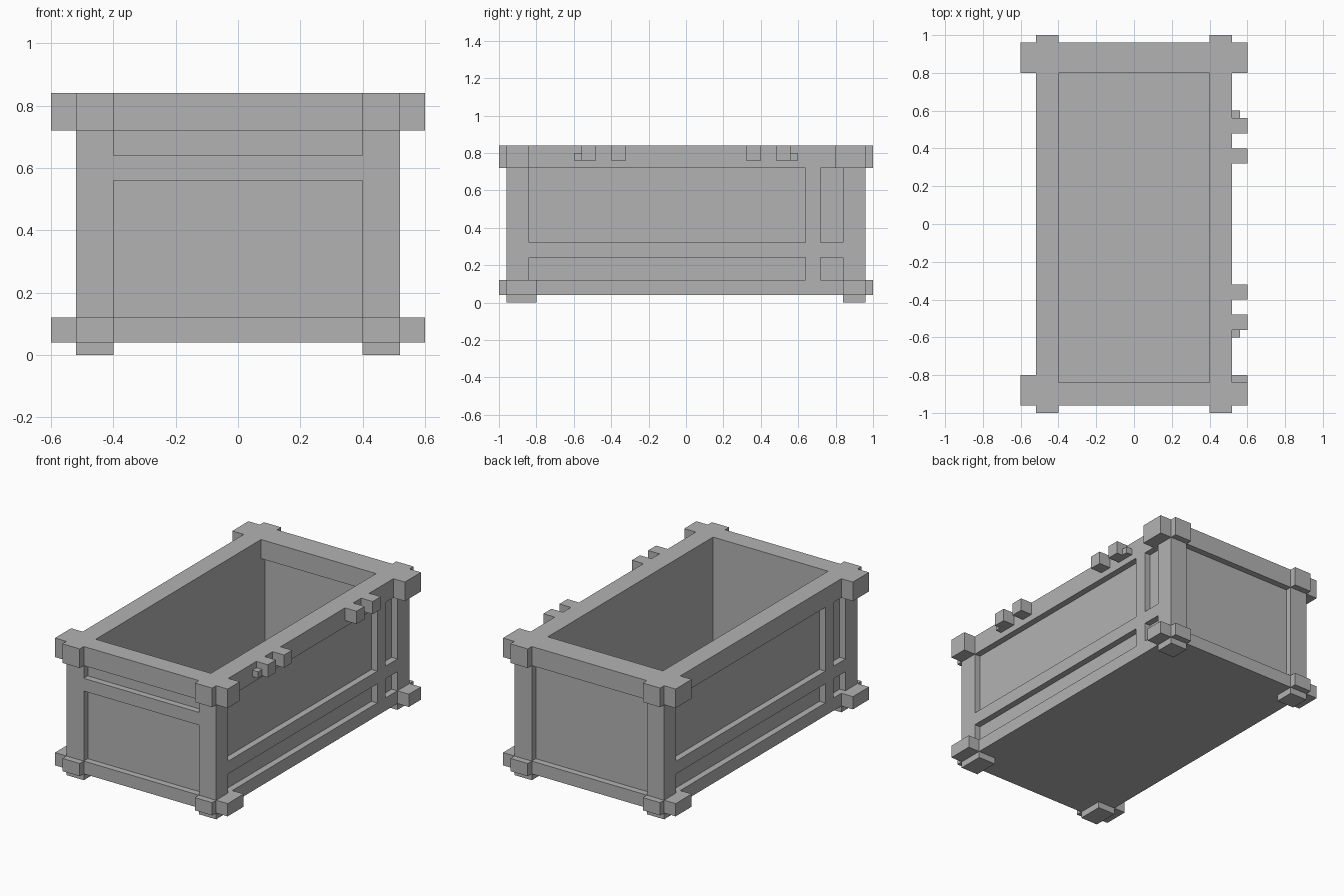
import bpy

cube = bpy.data.objects.get("Cube")
if cube:
    bpy.data.objects.remove(cube, do_unlink=True)

grey = bpy.data.materials.new("plain grey")
grey.use_nodes = True
grey.diffuse_color = (0.45, 0.45, 0.45, 1)
grey.node_tree.nodes["Principled BSDF"].inputs["Base Color"].default_value = grey.diffuse_color


def box(name, x, y, z):
    """Box from its (low, high) extent on each axis."""
    spans = [sorted(s) for s in (x, y, z)]
    bpy.ops.mesh.primitive_cube_add(size=1)
    ob = bpy.context.object
    ob.name = name
    for v in ob.data.vertices:
        v.co = [hi if c > 0 else lo for c, (lo, hi) in zip(v.co, spans)]
    ob.data.materials.append(grey)
    return ob


X, Y = 0.52, 0.96            # outer faces of the frame
XI, YI = 0.40, 0.84          # inner faces of the walls
FLOOR, LOW, HIGH, TOP = 0.04, 0.12, 0.72, 0.84
DEPTH = 0.04                 # panel recess

box("floor", (-XI, XI), (-YI, YI), (FLOOR, LOW))

# Corner posts with protruding joint ends and feet
for sx, side in ((1, "left"), (-1, "right")):
    for sy, end in ((-1, "front"), (1, "back")):
        tag = f"{end}_{side}"
        box("post_" + tag, (sx * XI, sx * X), (sy * YI, sy * Y), (FLOOR, TOP))
        foot_in = 0.80 if sy < 0 else YI
        box("foot_" + tag, (sx * XI, sx * X), (sy * foot_in, sy * Y), (0, FLOOR))
        for level, z in (("lower", (FLOOR, LOW)), ("upper", (HIGH, TOP))):
            inner = 0.80
            if sx > 0 and (sy < 0) == (level == "upper"):
                inner = YI
            box(f"{level}_side_joint_{tag}", (sx * X, sx * 0.6), (sy * inner, sy * Y), z)
            box(f"{level}_end_joint_{tag}", (sx * XI, sx * X), (sy * Y, sy * 1.0), z)

# Long sides: recessed panel, rails and one off-centre stile (turned on the far side)
for s, side in ((1, "left"), (-1, "right")):
    box("panel_" + side, (s * XI, s * (X - DEPTH)), (-YI, YI), (LOW, HIGH))
    box("bottom_rail_" + side, (s * XI, s * X), (-YI, YI), (FLOOR, LOW))
    box("top_rail_" + side, (s * XI, s * X), (-YI, YI), (HIGH, TOP))
    face = (s * (X - DEPTH), s * X)
    box("middle_rail_" + side, face, (-YI, YI), (0.24, 0.32))
    for part, z in (("lower", (LOW, 0.24)), ("upper", (0.32, HIGH))):
        box(f"{part}_stile_{side}", face, (s * 0.64, s * 0.72), z)

# Short ends: recessed panel and rails, the back top rail is thicker
for s, end, rail_in in ((-1, "front", YI), (1, "back", 0.80)):
    box("panel_" + end, (-XI, XI), (s * YI, s * (Y - DEPTH)), (LOW, HIGH))
    box("bottom_rail_" + end, (-XI, XI), (s * YI, s * Y), (FLOOR, LOW))
    box("top_rail_" + end, (-XI, XI), (s * rail_in, s * Y), (HIGH, TOP))
box("middle_rail_front", (-XI, XI), (-Y, -Y + DEPTH), (0.56, 0.64))

# Hinge blocks along the top of the left side
for s, end in ((-1, "front"), (1, "back")):
    box("inner_hinge_" + end, (X, 0.6), (s * 0.32, s * 0.40), (0.76, TOP))
    box("outer_hinge_" + end, (X, 0.6), (s * 0.48, s * 0.56), (0.76, TOP))
    box("hinge_pin_" + end, (X, 0.56), (s * 0.56, s * 0.60), (0.76, 0.80))
